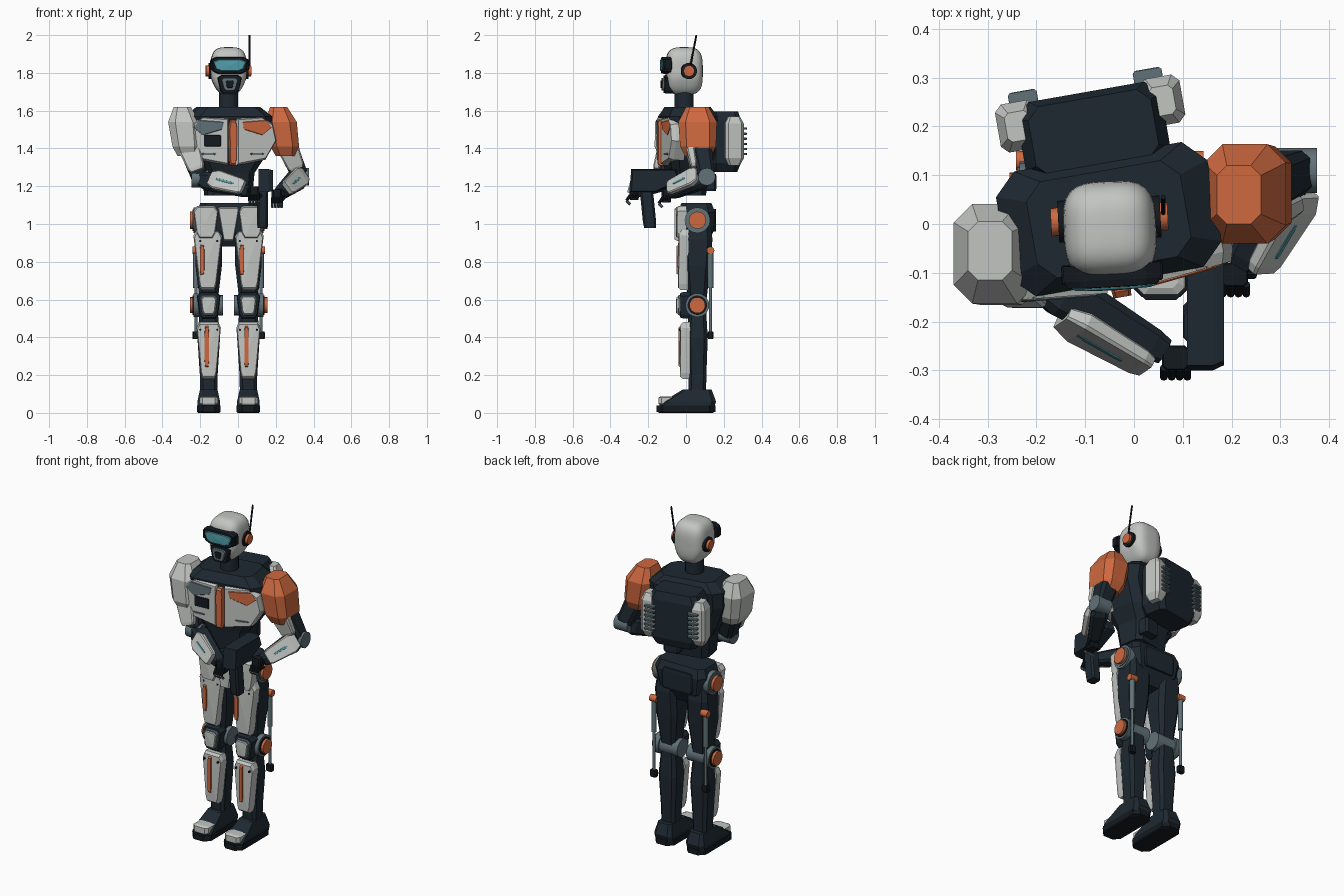
import bpy, bmesh
from math import radians
from mathutils import Matrix, Vector

cube = bpy.data.objects.get("Cube")
if cube:
    bpy.data.objects.remove(cube, do_unlink=True)


def material(name, red, green, blue):
    made = bpy.data.materials.new(name)
    made.use_nodes = True
    made.diffuse_color = (red, green, blue, 1)
    made.node_tree.nodes["Principled BSDF"].inputs["Base Color"].default_value = made.diffuse_color
    return made


GREY = material("light grey armour", .54, .56, .54)
DARK = material("dark navy", .013, .022, .031)
BLACK = material("near black", .007, .01, .014)
ORANGE = material("orange", .62, .14, .05)
STEEL = material("blue grey steel", .12, .17, .19)
TEAL = material("teal glow", .08, .34, .4)

WORLD = Matrix()
X, Y, Z = (Vector(row) for row in Matrix.Identity(3))


def finish(name, bm, mat, frame, smooth=False):
    bm.transform(frame)
    bmesh.ops.recalc_face_normals(bm, faces=bm.faces)
    mesh = bpy.data.meshes.new(name)
    bm.to_mesh(mesh)
    bm.free()
    mesh.materials.append(mat)
    bpy.context.collection.objects.link(bpy.data.objects.new(name, mesh))
    if smooth:
        for face in mesh.polygons:
            face.use_smooth = True
        mesh.set_sharp_from_angle(angle=radians(40))


def skin(bm, loops):
    for low, high in zip(loops, loops[1:]):
        for i in range(len(low)):
            bm.faces.new((low[i - 1], low[i], high[i], high[i - 1]))


def loft(name, centre, rings, mat, frame=WORLD, lean=(0, 0), cut=.35):
    """Chamfered rectangles (height, half width, half depth) joined along z."""
    bm = bmesh.new()
    loops = []
    first, last = rings[0][0], rings[-1][0]
    for z, w, d in rings:
        share = (z - first) / (last - first)
        cx, cy = (c + share * shift for c, shift in zip(centre, lean))
        k = cut * min(w, d)
        half = [(w, d - k), (w - k, d), (k - w, d), (-w, d - k)]
        loops.append([bm.verts.new((cx + x, cy + y, z)) for x, y in half + [(-x, -y) for x, y in half]])
    skin(bm, loops)
    bm.faces.new(loops[0])
    bm.faces.new(loops[-1])
    finish(name, bm, mat, frame)


def block(name, centre, half, mat, frame=WORLD, top=.9, bottom=.9, **shape):
    """Box whose ends narrow by the given factors."""
    x, y, z = centre
    w, d, h = half
    rings = [(z - h, w * bottom, d * bottom), (z - h * .7, w, d), (z + h * .7, w, d), (z + h, w * top, d * top)]
    loft(name, (x, y), rings, mat, frame, **shape)


def shield(x, z, wide, tall, taper=.8, clip=.3):
    """Outline of an upright panel with clipped corners, narrower at the bottom."""
    keep = 1 - clip
    half = [(wide * keep, tall), (wide, tall * keep), (wide * taper, -tall * keep), (wide * taper * keep, -tall)]
    return [(x + px, z + pz) for px, pz in half] + [(x - px, z + pz) for px, pz in reversed(half)]


def plate(name, outline, y, mat, frame=WORLD, thick=.04, wrap=0, middle=0, inset=.92):
    """Front-facing panel from an x-z outline, with a bevelled rim, folded back from its middle."""
    bm = bmesh.new()
    count = len(outline)
    cx, cz = (sum(axis) / count for axis in zip(*outline))

    def vert(x, z, depth):
        return bm.verts.new((x, depth + wrap * abs(x - middle), z))
    loops = [[vert(cx + (x - cx) * scale, cz + (z - cz) * scale, depth) for x, z in outline]
             for scale, depth in ((inset, y), (1, y + thick * .3), (1, y + thick))]
    skin(bm, loops)
    for loop, depth in ((loops[0], y), (loops[-1], y + thick)):
        hub = vert(cx, cz, depth)
        for i in range(count):
            bm.faces.new((loop[i - 1], loop[i], hub))
    finish(name, bm, mat, frame)


def aim(start, end, up):
    z = (end - start).normalized()
    y = (up - up.dot(z) * z).normalized()
    turn = Matrix((y.cross(z), y, z)).transposed().to_4x4()
    turn.translation = start
    return turn


def rod(name, start, end, radius, mat, frame=WORLD, sides=20, up=Y):
    bm = bmesh.new()
    length = (end - start).length
    bmesh.ops.create_cone(bm, cap_ends=True, segments=sides, radius1=radius, radius2=radius,
                          depth=length, matrix=Matrix.Translation(Z * length / 2))
    finish(name, bm, mat, frame @ aim(start, end, up), True)


def limb(name, start, end, thick, thin, mat, up, flat=1):
    """Tapered segment between two points, flattened towards up."""
    length = (end - start).length
    rings = [(0, thick * .7), (length * .2, thick), (length * .9, thin), (length, thin * .8)]
    loft(name, (0, 0), [(z, w, w * flat) for z, w in rings], mat, aim(start, end, up))


MIDDLE = -.05
BODY = Matrix.Translation(X * MIDDLE)
TORSO = BODY @ Matrix.Rotation(radians(10), 4, 'Z')
HEAD = BODY @ Matrix.Rotation(radians(3), 4, 'Z')
SIDES = (("left", Matrix()), ("right", Matrix.Scale(-1, 4, X)))

# Head: rounded block with a narrower jaw
bm = bmesh.new()
bmesh.ops.create_uvsphere(bm, u_segments=40, v_segments=24, radius=1)
for v in bm.verts:
    v.co /= sum(abs(c) ** 3.5 for c in v.co) ** (1 / 3.5)
    v.co.x *= 1 - .4 * max(0, -v.co.z - .25)
bmesh.ops.scale(bm, vec=(.095, .098, .126), verts=bm.verts)
bmesh.ops.translate(bm, vec=(0, -.01, 1.81), verts=bm.verts)
finish("head_shell", bm, GREY, HEAD, True)

# Face
eye_line, mouth_line = 1.84, 1.74
plate("visor_frame", shield(0, eye_line, .1, .045, .9), -.132, BLACK, HEAD, .045, wrap=.05)
plate("visor_glass", shield(0, eye_line, .085, .03, .8), -.137, TEAL, HEAD, .012, wrap=.05)
plate("face_mask", shield(0, mouth_line, .065, .05, .75), -.122, BLACK, HEAD, .05, wrap=.15)
plate("muzzle", shield(0, mouth_line, .045, .035, .7), -.13, STEEL, HEAD, wrap=.1)
plate("muzzle_grille", shield(0, mouth_line, .02, .02), -.134, BLACK, HEAD, .009)
ear = Vector((.08, .01, 1.81))
for side, mirror in SIDES:
    frame = HEAD @ mirror
    rod(side + "_ear_ring", ear, ear + X * .025, .043, BLACK, frame)
    rod(side + "_ear_disc", ear, ear + X * .04, .029, ORANGE, frame)
    block(side + "_visor_clip", (.094, -.1, eye_line), (.01, .02, .025), BLACK, frame)
rod("antenna", Vector((.06, .02, 1.82)), Vector((.06, .055, 2)), .005, BLACK, sides=8)
rod("neck", Vector((MIDDLE, -.01, 1.58)), Vector((MIDDLE, -.01, 1.72)), .051, DARK)

# Torso
loft("torso", (0, .01), [(1.15, .12, .08), (1.27, .13, .1), (1.35, .18, .12), (1.48, .22, .12),
                         (1.57, .22, .13), (1.62, .16, .1)], DARK, TORSO)
plate("sternum_strip", shield(0, 1.43, .02, .12, .9), -.152, ORANGE, TORSO)
chest = [(.02, 1.56), (.16, 1.57), (.22, 1.53), (.24, 1.44), (.18, 1.34), (.02, 1.31)]
brand = [(.05, 1.54), (.18, 1.55), (.21, 1.51), (.16, 1.47), (.06, 1.5)]
for (side, mirror), tint in zip(SIDES, (ORANGE, STEEL)):
    frame = TORSO @ mirror
    plate(side + "_chest_plate", chest, -.142, GREY, frame, .08, wrap=.1)
    plate(side + "_chest_inset", brand, -.147, tint, frame, .009, wrap=.1)
    plate(side + "_chest_slit", shield(.13, 1.37, .04, .005), -.147, STEEL, frame, .009, wrap=.1)
    block(side + "_backpack_pod", (.15, .23, 1.44), (.042, .05, .13), GREY, frame, top=.6, bottom=.6)
    for i in range(6):
        block(side + "_vent_slat", (.13, .285, 1.37 + i * .027), (.03, .015, .006), STEEL, frame)
plate("chest_badge", shield(-.11, 1.44, .045, .03, 1, .1), -.147, BLACK, TORSO, .009, wrap=.1)
block("backpack", (0, .19, 1.435), (.15, .085, .16), DARK, TORSO, top=.85, bottom=.8)
block("rear_pouch", (.07, .11, 1.22), (.05, .035, .045), DARK, TORSO)

# Pelvis
loft("pelvis", (0, .055), [(.88, .05, .05), (.96, .15, .09), (1.06, .17, .1), (1.11, .15, .08)], DARK, BODY)
plate("pelvis_centre_plate", shield(0, 1, .055, .09, .5, .1), -.06, GREY, BODY, .05)
block("pelvis_rear_plate", (0, .145, 1.02), (.1, .015, .06), DARK, BODY)

# Legs, drawn for the left and mirrored
leg, depth = .105, .06
hip_height, knee_height, shin_height, thigh_height = 1.02, .57, .33, .81
outside = Vector((.172, .13, 0))
for side, mirror in SIDES:
    frame = BODY @ mirror
    loft(side + "_thigh", (leg, depth), [(1, .06, .07), (.92, .07, .08), (.78, .07, .07), (.57, .045, .045)], DARK, frame)
    loft(side + "_shin", (leg, depth), [(.1, .045, .046), (.2, .047, .048), (.4, .06, .055), (.57, .045, .045)], DARK, frame)
    for part, outline, y, tint in (
            ("hip_plate", shield(.12, 1.01, .066, .085, .75), -.055, GREY),
            ("thigh_plate", shield(.11, thigh_height, .076, .16, .6, .2), -.045, GREY),
            ("knee_guard", shield(leg, knee_height, .062, .07), -.035, DARK),
            ("knee_rim", shield(leg, knee_height, .048, .056), -.045, STEEL),
            ("knee_cap", shield(leg, knee_height, .04, .047), -.054, GREY),
            ("shin_plate", shield(leg, shin_height, .064, .15, .65, .2), -.035, GREY)):
        plate(f"{side}_{part}", outline, y, tint, frame, .05, wrap=.12, middle=leg)
    # Small bolts on the leg armour
    for height in (thigh_height + .1, shin_height + .11):
        for x in (leg - .045, leg + .045):
            bolt = Vector((x, -.02, height))
            rod(side + "_bolt", bolt, bolt - Y * .021, .006, BLACK, frame, 8, up=Z)
    # Round joints on the outer side
    for joint, height, radius, hub in (("hip", hip_height, .068, STEEL), ("knee", knee_height, .063, BLACK)):
        axle = Vector((0, depth, height))
        rod(f"{side}_{joint}_barrel", axle + X * .03, axle + X * .17, radius * .85, STEEL, frame)
        rod(f"{side}_{joint}_rim", axle + X * .15, axle + X * .185, radius, STEEL, frame)
        rod(f"{side}_{joint}_hub", axle + X * .15, axle + X * .19, radius * .82, hub, frame)
        rod(f"{side}_{joint}_disc", axle + X * .15, axle + X * .205, radius * .67, ORANGE, frame)
    # Piston behind the leg
    top, slide, base = (outside + Z * height for height in (.86, .66, .41))
    rod(side + "_piston_mount", top - X * .025, top + X * .02, .02, ORANGE, frame)
    rod(side + "_piston_sleeve", top, slide, .015, STEEL, frame, 12)
    rod(side + "_piston_rod", slide, base, .008, STEEL, frame, 12)
    block(side + "_piston_foot", base, (.02, .015, .02), BLACK, frame)
    # Foot
    block(side + "_sole", (leg, 0, .02), (.062, .156, .02), BLACK, frame, top=1, cut=.5)
    loft(side + "_boot", (leg, 0), [(.03, .06, .15), (.06, .06, .14), (.125, .046, .075)], DARK, frame, lean=(0, .06))
    block(side + "_toe_plate", (leg, -.1, .065), (.05, .045, .023), GREY, frame, top=.7)
    # Painted strips lie to the same hand on both legs
    shift = (mirror @ (X * leg)).x
    plate(side + "_thigh_stripe", shield(shift - .035, thigh_height, .012, .08, 1), -.05, ORANGE, BODY)
    plate(side + "_shin_stripe", shield(shift - .01, shin_height + .02, .012, .11, 1), -.04, ORANGE, BODY)

# Shoulder pads, slanting out over the arms
pad = [(1.36, .055, .07), (1.41, .076, .095), (1.54, .084, .102), (1.62, .045, .06)]
loft("left_shoulder_pad", (.255, .065), pad, ORANGE, lean=(-.04, -.005), cut=.45)
loft("right_shoulder_pad", (-.265, -.075), pad, GREY, lean=(-.03, .02), cut=.45)

# Arms: each follows its shoulder, elbow and wrist
poses = (("left", (.24, .07, 1.46), (.33, .11, 1.25), (.22, -.08, 1.16), (.7, -.4, .5), .15),
         ("right", (-.28, -.05, 1.46), (-.2, -.11, 1.24), (.06, -.26, 1.17), (-.5, -.75, .45), .3))
for side, *joints, cuff in poses:
    shoulder, elbow, wrist, outward = map(Vector, joints)
    outward.normalize()
    rod(side + "_shoulder_axle", Vector((MIDDLE, 0, 1.5)), shoulder + Z * .04, .06, DARK)
    limb(side + "_upper_arm", shoulder, elbow, .055, .045, DARK, Y)
    front = -Y * .06
    limb(side + "_upper_arm_plate", shoulder.lerp(elbow, .1) + front, shoulder.lerp(elbow, .8) + front,
         .058, .045, GREY, -Y, flat=.4)
    rod(side + "_elbow", elbow - X * .045, elbow + X * .045, .046, STEEL)
    limb(side + "_forearm", elbow, wrist, .05, .034, DARK, Z)
    for part, lift, near, far, width, tint in (("plate", .05, cuff, .97, .054, GREY), ("light", .068, .45, .8, .006, TEAL)):
        start, end = (elbow.lerp(wrist, share) + outward * lift for share in (near, far))
        limb(f"{side}_forearm_{part}", start, end, width, width * .8, tint, outward, flat=.35)
    # Hand with curled fingers
    hand = wrist + (wrist - elbow).normalized() * .03
    block(side + "_palm", hand, (.028, .025, .035), BLACK)
    for i in range(4):
        root = hand + Vector((i * .016 - .024, -.02, -.01))
        knuckle = root - Y * .02 - Z * .03
        rod(side + "_finger", root, knuckle, .008, BLACK, sides=8)
        rod(side + "_fingertip", knuckle, knuckle + Y * .02 - Z * .02, .007, STEEL, sides=8)
    rod(side + "_thumb", hand + X * .02, hand + X * .04 - Z * .02, .009, BLACK, sides=8)

# Hand-held tool, its profile turned to run front to back
TURN = Matrix.Translation(X * .147) @ Matrix.Rotation(radians(90), 4, 'Z')
profile = [(-.29, 1.29), (-.05, 1.29), (-.03, 1.23), (-.16, 1.17), (-.3, 1.17)]
plate("tool_body", profile, -.038, DARK, TURN, .076)
block("tool_grip", (.13, -.19, 1.08), (.03, .035, .1), DARK, lean=(0, -.02))
